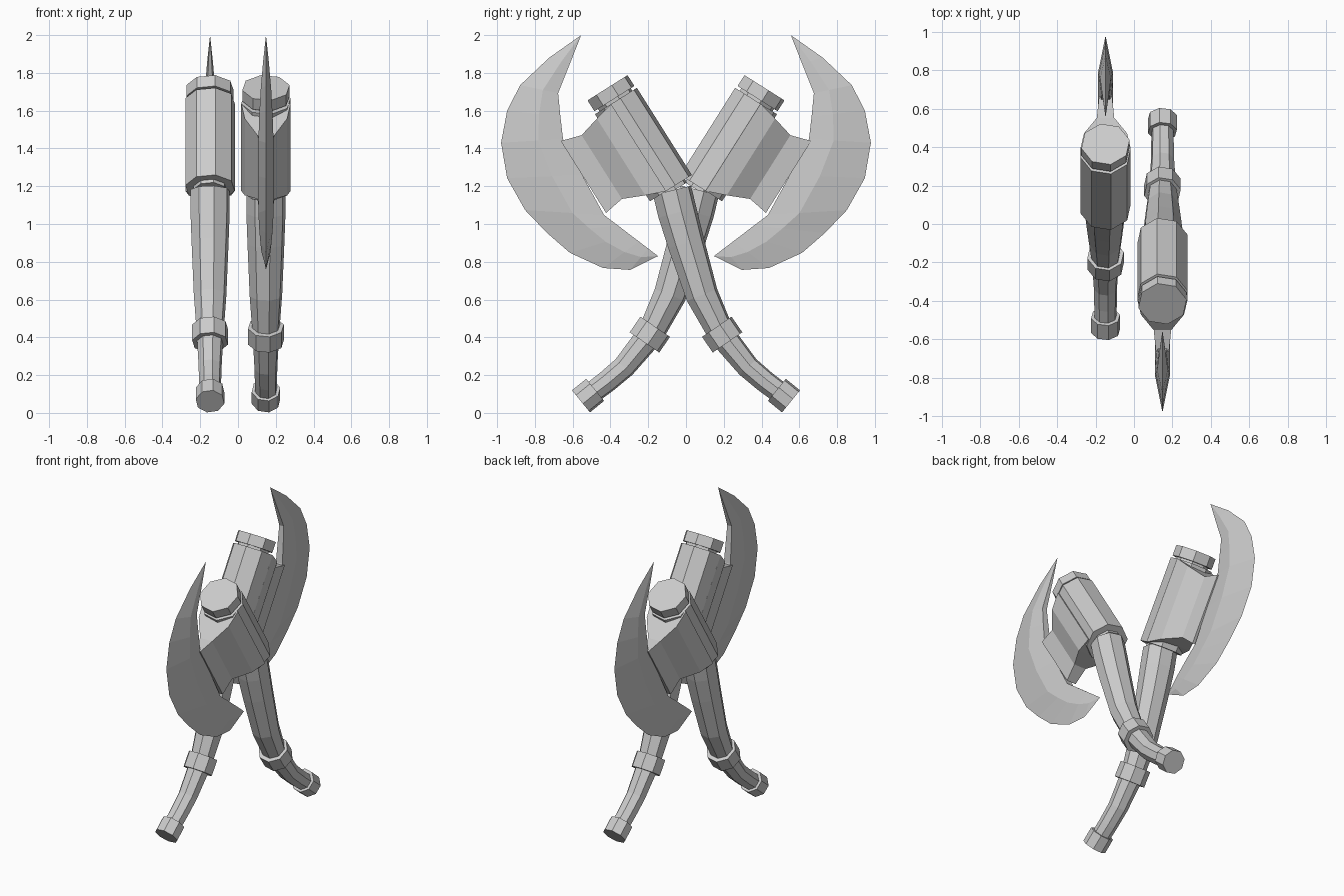
import bpy, bmesh
from math import sin, cos, radians
from mathutils import Vector

if "Cube" in bpy.data.objects:
    bpy.data.objects.remove(bpy.data.objects["Cube"])

grey = bpy.data.materials.new("light_grey")
grey.use_nodes = True
grey.diffuse_color = (0.6, 0.6, 0.6, 1)
grey.node_tree.nodes["Principled BSDF"].inputs["Base Color"].default_value = (0.6, 0.6, 0.6, 1)

OFFSET = 0.148          # sideways distance of each axe from the centre
SIDES = 8
BASE = Vector((0, 0.08, 1.19))          # bottom of the axe head barrel
ALONG = Vector((0, 0.534, 0.846))       # barrel axis
ACROSS = Vector((0, 0.846, -0.534))     # from the barrel towards the blade


def loft(name, rings, turn):
    """Skin a row of rings; a one-point ring closes to a tip."""
    bm = bmesh.new()
    rows = [[bm.verts.new((turn * (p[0] - OFFSET), turn * p[1], p[2])) for p in ring]
            for ring in rings]
    for a, b in zip(rows, rows[1:]):
        n = max(len(a), len(b))
        for i in range(n):
            j = (i + 1) % n
            corners = [a[i % len(a)], a[j % len(a)], b[j % len(b)], b[i % len(b)]]
            bm.faces.new(list(dict.fromkeys(corners)))
    for row in (rows[0], rows[-1]):
        if len(row) > 2:
            bm.faces.new(row)
    bmesh.ops.recalc_face_normals(bm, faces=bm.faces)
    mesh = bpy.data.meshes.new(name)
    bm.to_mesh(mesh)
    bm.free()
    mesh.materials.append(grey)
    obj = bpy.data.objects.new(name, mesh)
    bpy.context.collection.objects.link(obj)


def tube(name, path, turn):
    """Octagonal tube along (y, z, radius) points."""
    centres = [Vector((0, y, z)) for y, z, r in path]
    rings = []
    for i, c in enumerate(centres):
        t = (centres[min(i + 1, len(path) - 1)] - centres[max(i - 1, 0)]).normalized()
        side = Vector((0, t.z, -t.y))
        ring = []
        for k in range(SIDES):
            a = radians(12 + 360 * k / SIDES)
            ring.append(c + path[i][2] * (cos(a) * Vector((1, 0, 0)) + sin(a) * side))
        rings.append(ring)
    loft(name, rings, turn)


def on_head(along, across=0, x=0):
    return BASE + ALONG * along + ACROSS * across + Vector((x, 0, 0))


def head_tube(name, start, end, radius, turn):
    ends = [on_head(start), on_head(end)]
    tube(name, [(p.y, p.z, radius) for p in ends], turn)


handle = [(-0.52, 0.09, 0.058), (-0.42, 0.165, 0.06), (-0.328, 0.243, 0.062),
          (-0.19, 0.413, 0.072), (-0.085, 0.624, 0.088), (0.0, 0.9, 0.1),
          (0.045, 1.06, 0.106), (0.074, 1.178, 0.106)]
collar = [(-0.22, 0.373, 0.097), (-0.163, 0.456, 0.097)]
pommel = [(-0.556, 0.061, 0.077), (-0.481, 0.122, 0.077)]

# Wedge joining barrel and blade: across, lowest along, highest along, half width
wedge = [(0.03, 0.0, 0.545, 0.13), (0.135, 0.04, 0.52, 0.112),
         (0.25, 0.09, 0.489, 0.045), (0.36, 0.072, 0.522, 0.034)]

# Blade stations: cutting edge (y, z), inner edge (y, z), half thickness
blade = [(0.725, 1.88, 0.614, 1.85, 0.015), (0.878, 1.735, 0.677, 1.693, 0.028),
         (0.947, 1.60, 0.665, 1.57, 0.035), (0.979, 1.43, 0.651, 1.45, 0.04),
         (0.947, 1.243, 0.55, 1.26, 0.04), (0.852, 1.074, 0.434, 1.048, 0.04),
         (0.735, 0.952, 0.36, 0.992, 0.036), (0.614, 0.847, 0.3, 0.946, 0.03),
         (0.439, 0.767, 0.25, 0.908, 0.024), (0.296, 0.757, 0.2, 0.87, 0.014)]


def blade_ring(oy, oz, iy, iz, t):
    my, mz = iy + 0.4 * (oy - iy), iz + 0.4 * (oz - iz)
    s = 0.6 * t
    return [(0, oy, oz), (t, my, mz), (s, iy, iz), (-s, iy, iz), (-t, my, mz)]


# Two crossed axes, the second turned half way round
for label, turn in (("right", 1), ("left", -1)):
    tube(label + "_handle", handle, turn)
    tube(label + "_handle_collar", collar, turn)
    tube(label + "_pommel", pommel, turn)
    head_tube(label + "_neck", -0.02, 0.02, 0.09, turn)
    head_tube(label + "_barrel", 0.0, 0.545, 0.134, turn)
    head_tube(label + "_cap_neck", 0.54, 0.57, 0.105, turn)
    head_tube(label + "_cap", 0.56, 0.628, 0.128, turn)
    loft(label + "_wedge", [[on_head(lo, v, w), on_head(hi, v, w), on_head(hi, v, -w),
                             on_head(lo, v, -w)] for v, lo, hi, w in wedge], turn)
    loft(label + "_blade", [[(0, 0.555, 2.0)]] + [blade_ring(*s) for s in blade]
         + [[(0, 0.148, 0.83)]], turn)
